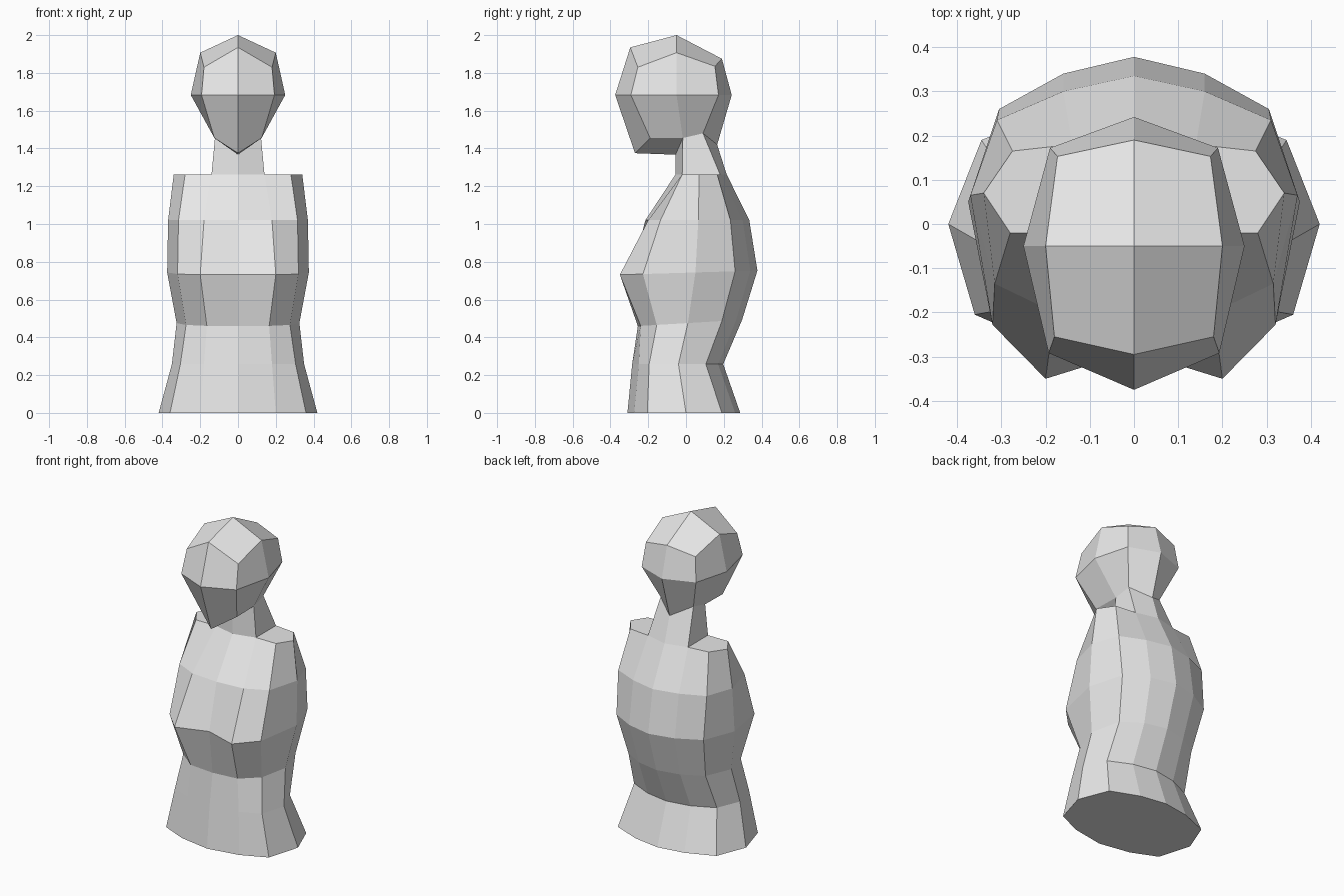
import bpy
import bmesh

cube = bpy.data.objects.get("Cube")
if cube:
    bpy.data.objects.remove(cube, do_unlink=True)

# One plain grey for the whole figure
GREY = (0.8, 0.8, 0.8, 1.0)
stone = bpy.data.materials.new("light_grey")
stone.use_nodes = True
stone.diffuse_color = GREY
stone.node_tree.nodes["Principled BSDF"].inputs["Base Color"].default_value = GREY


def half_ring(z, points, tilt=0.0):
    """Half outline from the front centre round the left side to the back centre."""
    return [(x, y, z + tilt * y) for x, y in points]


def loft_half(name, rings, caps=()):
    """Loft half outlines upward, add cap faces, and mirror the result across x."""
    bm = bmesh.new()
    grid = [[bm.verts.new(p) for p in ring] for ring in rings]
    for low, high in zip(grid, grid[1:]):
        for i in range(len(low) - 1):
            bm.faces.new((low[i], low[i + 1], high[i + 1], high[i]))
    for cap in caps:
        bm.faces.new([grid[r][i] if isinstance(r, int) else bm.verts.new(i)
                      for r, i in cap])
    bmesh.ops.remove_doubles(bm, verts=bm.verts, dist=0.0005)
    mesh = bpy.data.meshes.new(name)
    bm.to_mesh(mesh)
    bm.free()
    mesh.materials.append(stone)
    obj = bpy.data.objects.new(name, mesh)
    bpy.context.collection.objects.link(obj)
    mirror = obj.modifiers.new("mirror", "MIRROR")
    mirror.use_axis = (True, False, False)
    mirror.use_mirror_merge = True
    mirror.merge_threshold = 0.001
    return obj


# Torso outlines, base to shoulders
base = half_ring(0.0, [(0, -.31), (.2, -.275), (.36, -.205), (.42, 0),
                       (.345, .19), (.17, .26), (0, .287)])
hips = half_ring(0.258, [(0, -.285), (.18, -.25), (.305, -.195), (.35, -.04),
                         (.29, .105), (.15, .17), (0, .197)])
waist = half_ring(0.475, [(0, -.255), (.165, -.24), (.275, -.155), (.325, .01),
                          (.27, .19), (.145, .265), (0, .297)], tilt=0.06)
chest = half_ring(0.742, [(0, -.288), (.2, -.35), (.32, -.228), (.375, .05),
                          (.305, .26), (.16, .34), (0, .378)], tilt=0.03)
ribs = half_ring(1.02, [(0, -.215), (.18, -.2), (.315, -.135), (.37, .065),
                        (.31, .235), (.16, .3), (0, .335)])
shoulders = half_ring(1.263, [(0, -.055), (.14, -.02), (.28, -.02), (.34, .07),
                              (.275, .165), (.14, .18), (0, .215)])
torso_rings = [base, hips, waist, chest, ribs, shoulders]
underside = [(0, i) for i in reversed(range(len(base)))]
shoulder_top = [(-1, i) for i in range(1, 6)]
loft_half("torso", torso_rings, [underside, shoulder_top])

# Head outlines, jaw to brow
jaw = [(0, -.27, 1.375), (.125, -.19, 1.455), (.122, -.017, 1.455),
       (.115, .09, 1.48), (0, .165, 1.42)]
cheeks = half_ring(1.683, [(0, -.375), (.193, -.292), (.25, -.05),
                           (.19, .172), (0, .242)])
brow = [(0, -.295, 1.935), (.18, -.255, 1.83), (.2, -.05, 1.907),
        (.173, .153, 1.835), (0, .19, 1.875)]
crown = (0, -.05, 2.0)
throat = (0, -.055, 1.367)
front_crown = [(-1, 0), (-1, 1), (-1, 2), ("new", crown)]
back_crown = [(-1, 2), (-1, 3), (-1, 4), ("new", crown)]
chin = [("new", throat), (0, 2), (0, 1), (0, 0)]
loft_half("head", [jaw, cheeks, brow], [front_crown, back_crown, chin])

# Neck joins the shoulder opening to the back of the jaw
neck_base = [shoulders[i] for i in (0, 1, 5, 6)]
neck_top = [throat] + jaw[2:]
loft_half("neck", [neck_base, neck_top])
